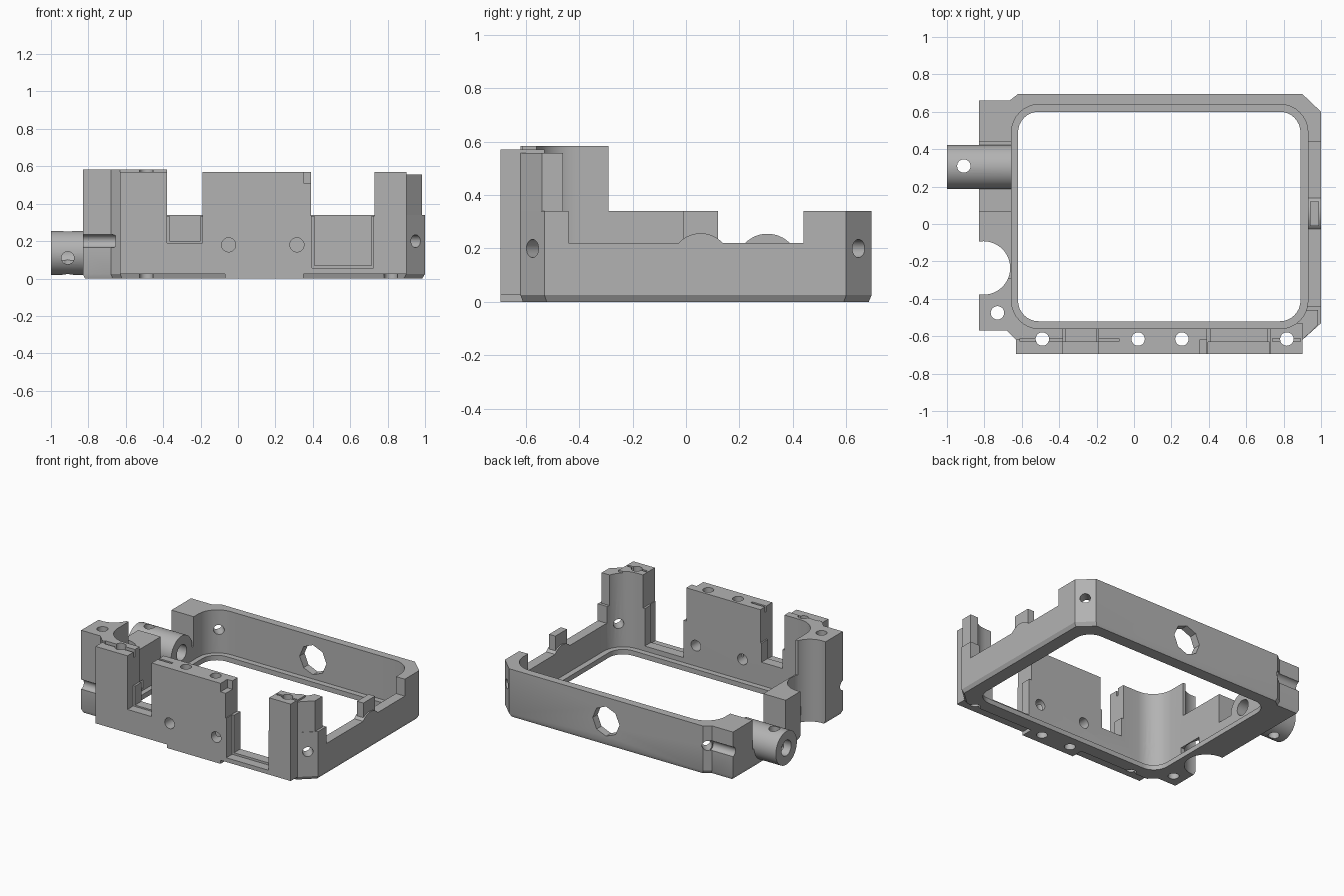
import bpy, bmesh, math
from mathutils import Vector

if "Cube" in bpy.data.objects:
    bpy.data.objects.remove(bpy.data.objects["Cube"])

grey = bpy.data.materials.new("machined_grey")
grey.diffuse_color = (0.45, 0.45, 0.45, 1)
grey.use_nodes = True
grey.node_tree.nodes["Principled BSDF"].inputs["Base Color"].default_value = grey.diffuse_color


def make(name, bm):
    bmesh.ops.recalc_face_normals(bm, faces=bm.faces)
    me = bpy.data.meshes.new(name)
    bm.to_mesh(me)
    bm.free()
    ob = bpy.data.objects.new(name, me)
    me.materials.append(grey)
    bpy.context.collection.objects.link(ob)
    return ob


def prism(name, pts, z0, z1, chamfer=0):
    """Extruded outline, optionally drawn in at the bottom."""
    bm = bmesh.new()
    levels = [(z0, 1), (z1, 1)]
    if chamfer:
        levels = [(z0, 1 - chamfer), (z0 + 0.025, 1), (z1, 1)]
    rings = [[bm.verts.new((x * s, y * s, z)) for x, y in pts] for z, s in levels]
    bm.faces.new(rings[0])
    bm.faces.new(rings[-1])
    n = len(pts)
    for a, b in zip(rings, rings[1:]):
        for i in range(n):
            j = (i + 1) % n
            bm.faces.new((a[i], a[j], b[j], b[i]))
    return make(name, bm)


def box(name, x0, x1, y0, y1, z0, z1):
    return prism(name, [(x0, y0), (x1, y0), (x1, y1), (x0, y1)], z0, z1)


def cyl(name, centre, r, length, axis, seg=32):
    bm = bmesh.new()
    bmesh.ops.create_cone(bm, cap_ends=True, segments=seg, radius1=r, radius2=r, depth=length)
    q = Vector((0, 0, 1)).rotation_difference(Vector(axis))
    for v in bm.verts:
        v.co = q @ v.co + Vector(centre)
    return make(name, bm)


def rounded(x0, x1, y0, y1, r, n=8):
    pts = []
    for k, (cx, cy) in enumerate([(x1 - r, y1 - r), (x0 + r, y1 - r), (x0 + r, y0 + r), (x1 - r, y0 + r)]):
        for i in range(n + 1):
            a = math.pi / 2 * (k + i / n)
            pts.append((cx + r * math.cos(a), cy + r * math.sin(a)))
    return pts


def combine(body, other, op):
    m = body.modifiers.new(op, 'BOOLEAN')
    m.operation, m.solver, m.object = op, 'EXACT', other
    dg = bpy.context.evaluated_depsgraph_get()
    me = bpy.data.meshes.new_from_object(body.evaluated_get(dg))
    body.modifiers.clear()
    body.data = me
    bpy.data.objects.remove(other)


def add(body, *parts):
    for p in parts:
        combine(body, p, 'UNION')


def cut(body, *parts):
    for p in parts:
        combine(body, p, 'DIFFERENCE')


X, Y, Z = (1, 0, 0), (0, 1, 0), (0, 0, 1)

# Main frame with the side block in its outline
frame = prism("frame", [(-.63, -.62), (.9, -.62), (1, -.53), (1, .6), (.9, .695), (-.62, .695),
                        (-.665, .66), (-.83, .66), (-.83, -.57), (-.68, -.57)], 0, .34, .015)

# Front plate and the tall corner towers
add(frame,
    box("front_plate", -.63, .9, -.695, -.53, .025, .57),
    box("plate_foot", -.07, .35, -.695, -.55, 0, .1),
    prism("left_tower", [(-.83, -.57), (-.68, -.57), (-.63, -.62), (-.38, -.62), (-.38, -.5),
                         (-.6, -.29), (-.83, -.29)], .3, .583),
    prism("right_tower", [(.73, -.62), (.9, -.62), (.983, -.54), (.983, -.46), (.73, -.46)], .3, .557))

# Lowered side wall and side block
cut(frame,
    box("wall_drop", .85, 1.1, -.44, .44, .22, .5),
    box("block_drop", -.9, -.6, .07, .44, .13, .5),
    cyl("bay", (-.805, -.235, .3), .143, 1, Z, 48))

# Pipe on the side block
add(frame, cyl("pipe", (-.82, .305, .137), .118, .36, X, 48))

# Cavity above a thin floor lip, and the opening through it
cut(frame,
    prism("cavity", rounded(-.655, .93, -.56, .64, .15), .035, .9),
    prism("opening", rounded(-.62, .89, -.52, .60, .11), -.1, .5))

# Ring boss and lug on the low side wall
add(frame,
    cyl("boss", (.965, .055, .145), .112, .07, X, 40),
    box("lug", .94, .99, -.01, .12, .2, .34))

# Front notches, stepped narrower below the main wall height
cut(frame,
    box("notch_a_top", -.38, -.19, -.8, -.5, .335, .8),
    prism("notch_a", [(-.365, -.8), (-.2, -.8), (-.2, -.5), (-.365, -.5)], .2, .4),
    box("notch_a_face", -.38, -.19, -.8, -.63, .19, .4),
    box("notch_b_top", .39, .73, -.8, -.5, .335, .8),
    box("notch_b", .41, .715, -.8, -.5, .07, .4),
    box("notch_b_face", .395, .725, -.8, -.63, .055, .4),
    box("corner_step", .35, .45, -.8, -.62, .51, .8))

# Thin slits along the plate tops
cut(frame, *[box("slit", a, b, -.628, -.612, .53, .8) for a, b in ((-.61, -.375), (-.2, -.08), (.74, .89))])

# Vertical screw holes
cut(frame, *[cyl("screw_hole", (x, y, .3), .036, 1, Z, 20) for x, y in
             ((-.49, -.615), (.022, -.615), (.256, -.615), (.817, -.615), (-.73, -.475), (-.91, .31))])

# Holes in the front plate
cut(frame, *[cyl("plate_hole", (x, -.6, .18), .038, .4, Y, 20) for x in (-.05, .315)])

# Holes in the side wall, lug and pipe
cut(frame, *[cyl("side_hole", (.96, y, z), r, .2, X, 32) for y, z, r in
             ((.055, .145, .075), (-.135, .085, .038), (.23, .085, .038), (.055, .27, .04))])
cut(frame,
    cyl("pipe_bore", (-.8, .305, .137), .055, .6, X, 24),
    cyl("pipe_cross_hole", (-.91, .24, .11), .034, .2, Y, 20),
    box("side_slot", -.7, -.6, -.31, -.13, .05, .11))

# Diagonal corner holes
cut(frame, *[cyl("corner_hole", (x, y, .2), .034, .3, (math.copysign(1, x), math.copysign(1, y), 0), 20)
             for x, y in ((.95, .645), (.95, -.575), (-.64, .675), (-.64, -.6))])

# Grooves on the side block ends
cut(frame, *[cyl("groove", (-.79, y, .2), .035, .27, X, 20) for y in (-.575, .665)])

# Window in the back wall with clipped corners
window = cyl("window", (.14, .66, .17), .105, .2, Y, 8)
cut(frame, window)

# Smooth the round surfaces, keep edges sharp
bpy.context.view_layer.objects.active = frame
frame.select_set(True)
bpy.ops.object.shade_smooth_by_angle(angle=math.radians(25))
